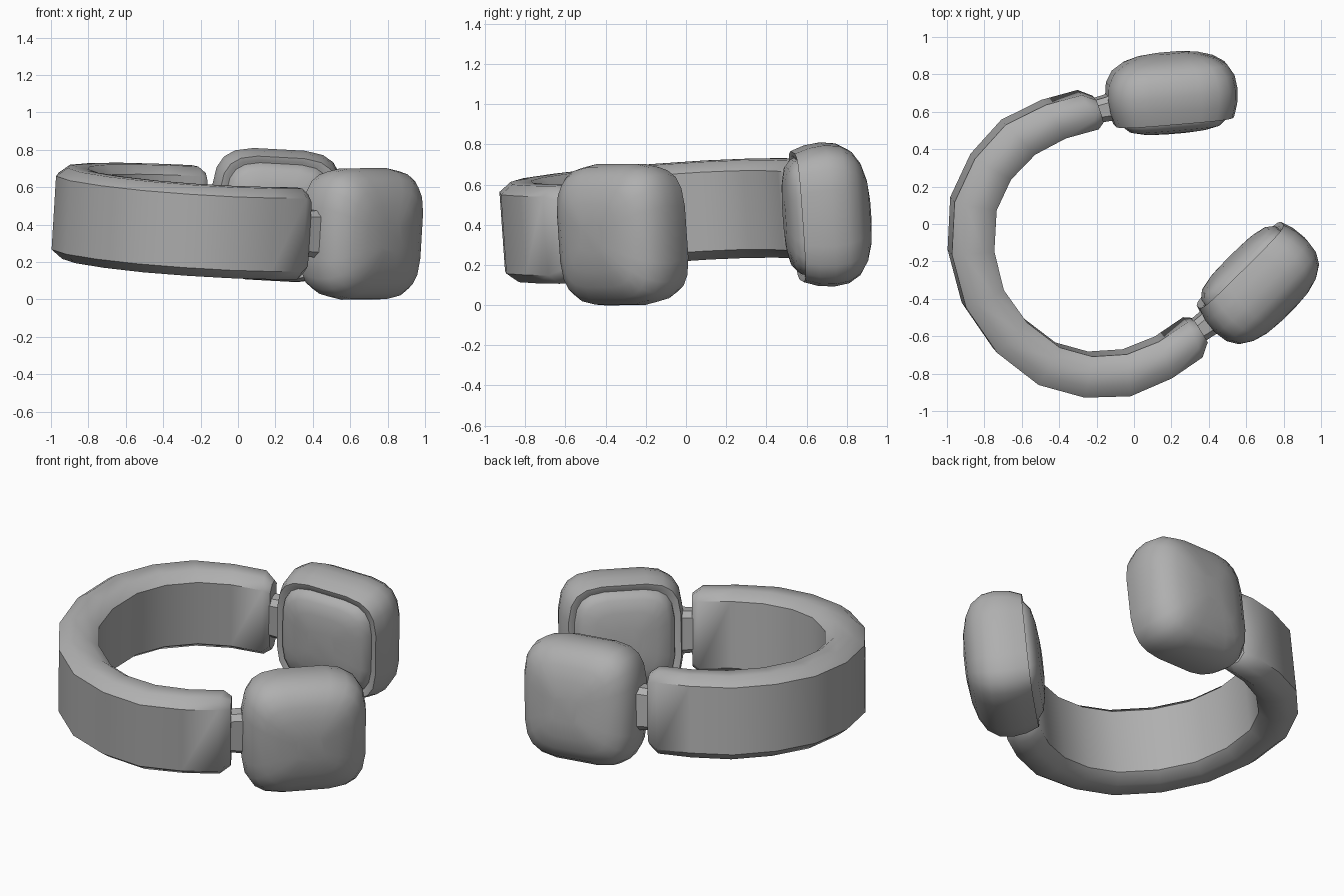
import bpy, bmesh, math
from mathutils import Vector, Matrix

if "Cube" in bpy.data.objects:
    bpy.data.objects.remove(bpy.data.objects["Cube"])

# Tilted frame: X = opening direction, Y = mirror axis, Z = band width
Z = Vector((0.0604, -0.070, 1)).normalized()
X = Vector((0.908, 0.42, -0.0254))
X = (X - X.dot(Z) * Z).normalized()
Y = Z.cross(X).normalized()
FRAME = Matrix.Translation((0.005, -0.011, 0.413)) @ Matrix((X, Y, Z)).transposed().to_4x4()

# Dark grey shared by all parts
GREY = bpy.data.materials.new("dark_grey")
GREY.diffuse_color = (0.43, 0.43, 0.43, 1)
GREY.use_nodes = True
GREY.node_tree.nodes["Principled BSDF"].inputs["Base Color"].default_value = GREY.diffuse_color


def loft(name, rings, mirror=True, local=Matrix.Identity(4), angle=35):
    """Skin a list of closed rings, cap both ends."""
    bm = bmesh.new()
    loops = [[bm.verts.new(local @ Vector(p)) for p in r] for r in rings]
    n = len(loops[0])
    for a, b in zip(loops, loops[1:]):
        for i in range(n):
            j = (i + 1) % n
            bm.faces.new((a[i], a[j], b[j], b[i]))
    bm.faces.new(loops[0])
    bm.faces.new(loops[-1])
    bmesh.ops.recalc_face_normals(bm, faces=bm.faces)
    me = bpy.data.meshes.new(name)
    bm.to_mesh(me)
    bm.free()
    me.materials.append(GREY)
    ob = bpy.data.objects.new(name, me)
    bpy.context.collection.objects.link(ob)
    ob.matrix_world = FRAME
    if mirror:
        m = ob.modifiers.new("mirror", 'MIRROR')
        m.use_axis = (False, True, False)
    bpy.ops.object.select_all(action='DESELECT')
    ob.select_set(True)
    bpy.context.view_layer.objects.active = ob
    bpy.ops.object.shade_smooth_by_angle(angle=math.radians(angle))
    return ob


def section(o, i, c=0.06, wall=0.197, half=0.244):
    """Chamfered band section between outer point o and inner point i."""
    o, i = Vector(o), Vector(i)
    d = (i - o).normalized() * c
    pts = [(o, -wall), (o, wall), (o + d, half), (i - d, half),
           (i, wall), (i, -wall), (i - d, -half), (o + d, -half)]
    return [(p.x, p.y, z) for p, z in pts]


# Headband: half path of outer and inner points, mirrored to a full arc
outer = [(.03, .775), (-.166, .808), (-.407, .802), (-.633, .705), (-.828, .54), (-.958, .29), (-1.008, 0)]
inner = [(.035, .57), (-.145, .60), (-.33, .59), (-.503, .523), (-.642, .405), (-.745, .21), (-.785, 0)]
half = [section(o, i) for o, i in zip(outer, inner)]
half.insert(0, section((.09, .715), (.075, .59), .04, .17, .21))
flip = [[(x, -y, z) for x, y, z in r] for r in half[-2::-1]]
loft("headband", half + flip, mirror=False, angle=46)

# Ear cups: rounded-square rings stacked along the outward axis
CUP = Matrix.Translation((.482, .587, 0)) @ Matrix.Rotation(math.radians(-20), 4, 'Z')


def rounded(q, s, n=20, e=0.5):
    ring = []
    for k in range(n):
        t = 2 * math.pi * (k + .5) / n
        c, d = math.cos(t), math.sin(t)
        ring.append((math.copysign(abs(c) ** e, c) * .35 * s, q,
                     math.copysign(abs(d) ** e, d) * .355 * s))
    return ring


shell = [(-.15, .78), (-.165, .84), (-.17, .91), (-.10, .975), (-.02, 1.0), (.055, .97),
         (.115, .87), (.155, .70), (.18, .48), (.193, .22)]
loft("ear_cup", [rounded(q, s) for q, s in shell], local=CUP)

# Ear cushions: shallow domed pads on the inner faces
pad = [(-.14, .82), (-.175, .80), (-.207, .70), (-.225, .5), (-.235, .25)]
loft("ear_cushion", [rounded(q, s) for q, s in pad], local=CUP, angle=40)

# Hinges: chamfered stubs joining band and cups
HINGE = Matrix.Translation((.05, .655, 0)) @ Matrix.Rotation(math.radians(-12), 4, 'Z')


def stub(x, w, h, c=.03):
    return [(x, a, b) for a, b in ((-w, -h + c), (-w, h - c), (-w + c, h), (w - c, h),
                                   (w, h - c), (w, -h + c), (w - c, -h), (-w + c, -h))]


loft("hinge", [stub(0, .06, .12), stub(.08, .065, .125), stub(.13, .075, .125), stub(.2, .08, .12)], local=HINGE)
